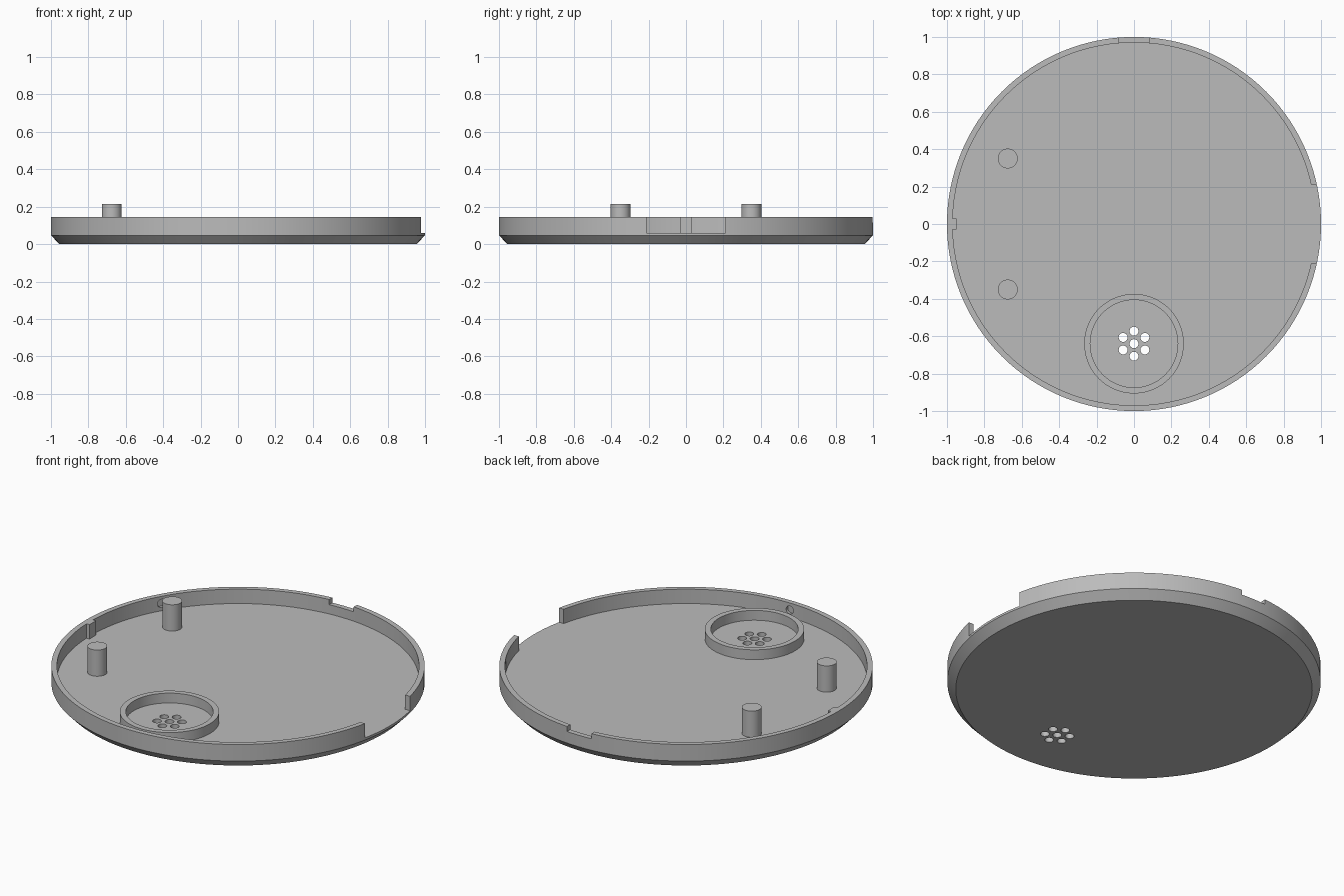
import bpy, bmesh, math
from mathutils import Matrix, Vector

cube = bpy.data.objects.get("Cube")
if cube:
    bpy.data.objects.remove(cube, do_unlink=True)

GREY = 0.5
FLOOR, RIM, INNER = 0.06, 0.145, 0.97
CUP_Y = -0.64

mat = bpy.data.materials.new("plain grey")
mat.use_nodes = True
colour = (GREY, GREY, GREY, 1)
mat.diffuse_color = colour
mat.node_tree.nodes["Principled BSDF"].inputs["Base Color"].default_value = colour


def finish(name, bm):
    bmesh.ops.recalc_face_normals(bm, faces=bm.faces)
    mesh = bpy.data.meshes.new(name)
    bm.to_mesh(mesh)
    bm.free()
    mesh.materials.append(mat)
    obj = bpy.data.objects.new(name, mesh)
    bpy.context.collection.objects.link(obj)
    return obj


def activate(obj):
    bpy.ops.object.select_all(action='DESELECT')
    obj.select_set(True)
    bpy.context.view_layer.objects.active = obj


def smooth(obj):
    activate(obj)
    bpy.ops.object.shade_smooth_by_angle(angle=math.radians(30))


def lathe(name, profile, closed, centre=(0, 0), steps=128):
    """Spin (radius, height) points about a vertical axis."""
    bm = bmesh.new()
    rings = []
    for r, z in profile:
        rings.append([bm.verts.new((centre[0] + r * math.cos(a), centre[1] + r * math.sin(a), z))
                      for a in (math.tau * i / steps for i in range(steps))])
    pairs = list(zip(rings, rings[1:]))
    if closed:
        pairs.append((rings[-1], rings[0]))
    else:
        bm.faces.new(rings[0])
        bm.faces.new(rings[-1])
    for a, b in pairs:
        for i in range(steps):
            j = (i + 1) % steps
            bm.faces.new((a[i], a[j], b[j], b[i]))
    return finish(name, bm)


def tube(name, r_in, r_out, z0, z1, centre=(0, 0), steps=128):
    return lathe(name, [(r_in, z0), (r_out, z0), (r_out, z1), (r_in, z1)], True, centre, steps)


def add_box(bm, low, high):
    low, high = Vector(low), Vector(high)
    m = Matrix.Translation((low + high) / 2) @ Matrix.Diagonal((*(high - low), 1))
    bmesh.ops.create_cube(bm, size=1, matrix=m)


def add_rod(bm, radius, depth, matrix):
    bmesh.ops.create_cone(bm, cap_ends=True, segments=24, radius1=radius,
                          radius2=radius, depth=depth, matrix=matrix)


def cut(obj, bm):
    cutter = finish("cutter", bm)
    cutter.hide_render = True
    mod = obj.modifiers.new("cut", 'BOOLEAN')
    mod.operation, mod.solver, mod.object = 'DIFFERENCE', 'EXACT', cutter
    activate(obj)
    bpy.ops.object.modifier_apply(modifier=mod.name)
    bpy.data.objects.remove(cutter, do_unlink=True)


# Chamfered base plate with a cluster of seven through holes
base = lathe("base_plate", [(0.955, 0), (1, 0.047), (1, FLOOR)], False)
holes = bmesh.new()
spots = [(0, CUP_Y)]
for k in range(6):
    a = math.radians(90 + 60 * k)
    spots.append((0.067 * math.cos(a), CUP_Y + 0.067 * math.sin(a)))
for x, y in spots:
    add_rod(holes, 0.024, 0.4, Matrix.Translation((x, y, 0)))
cut(base, holes)
smooth(base)

# Rim wall with a wide side gap, a shallow back notch and inner dimples
wall = tube("rim_wall", INNER, 1, FLOOR, RIM)
openings = bmesh.new()
add_box(openings, (0.8, -0.21, 0), (1.2, 0.21, 0.3))
add_box(openings, (-0.08, 0.8, 0.115), (0.08, 1.2, 0.3))
for deg in (30, 150, 270):
    m = (Matrix.Rotation(math.radians(deg), 4, 'Z') @ Matrix.Translation((INNER, 0, 0.104))
         @ Matrix.Rotation(math.pi / 2, 4, 'Y'))
    add_rod(openings, 0.024, 0.03, m)
cut(wall, openings)
smooth(wall)

# Small locating key inside the wall
bm = bmesh.new()
add_box(bm, (-0.972, -0.03, FLOOR), (-0.95, 0.03, RIM))
finish("locating_key", bm)

# Raised ring around the hole cluster
smooth(tube("holder_ring", 0.234, 0.266, FLOOR, 0.118, (0, CUP_Y), 96))

# Two mounting posts
for side, y in (("front", -0.35), ("back", 0.35)):
    smooth(lathe(side + "_post", [(0.053, FLOOR), (0.053, 0.215)], False, (-0.675, y), 48))
